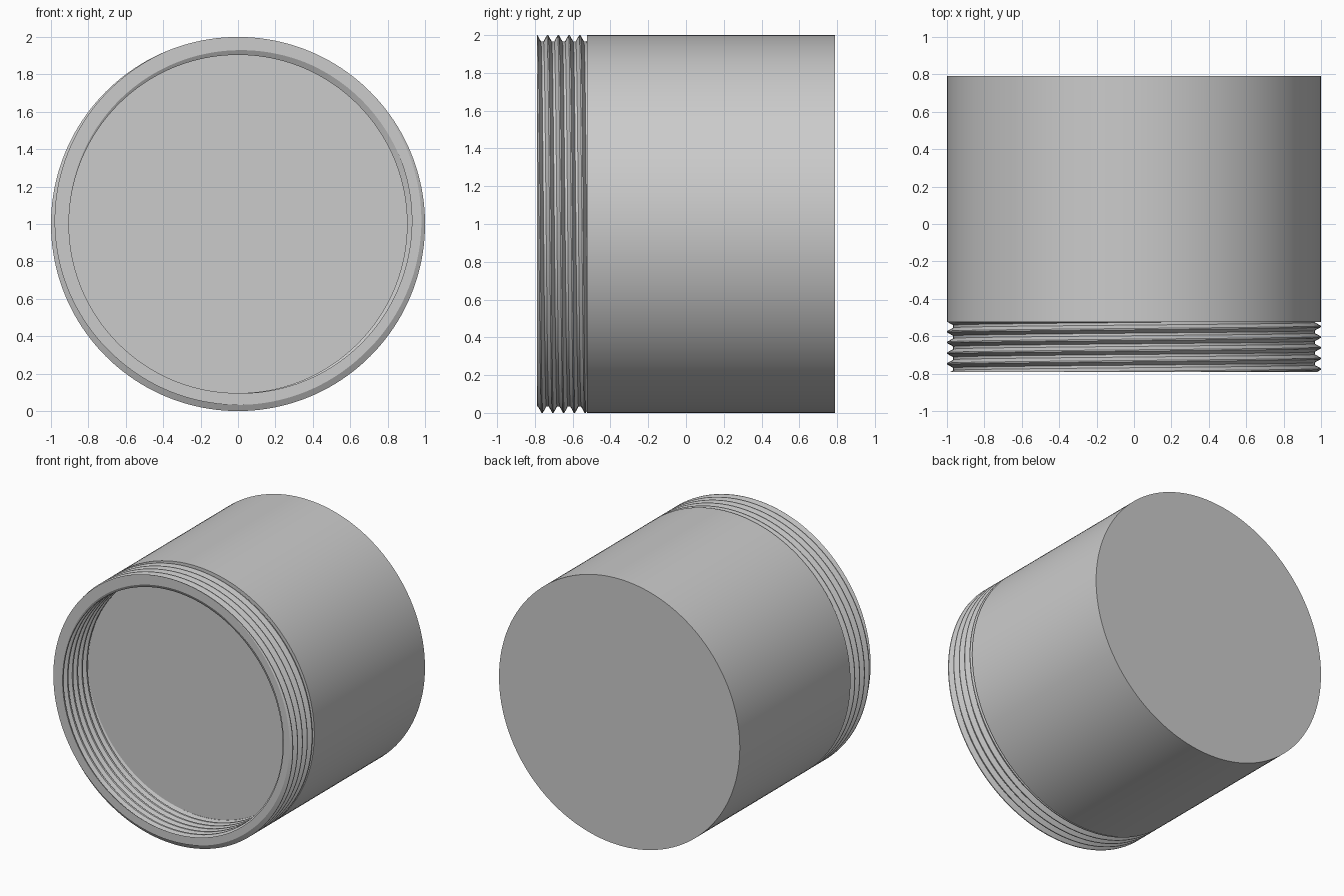
import bpy, bmesh
from math import sin, cos, pi, radians

cube = bpy.data.objects.get("Cube")
if cube:
    bpy.data.objects.remove(cube)

FRONT, SHOULDER, FLOOR, BACK = -0.79, -0.523, -0.46, 0.79
PITCH = 0.057
STEPS = 160

grey = bpy.data.materials.new("plain_grey")
grey.use_nodes = True
grey.diffuse_color = (0.6, 0.6, 0.6, 1)
grey.node_tree.nodes["Principled BSDF"].inputs["Base Color"].default_value = (0.6, 0.6, 0.6, 1)


def sweep(name, column):
    """Turn a (radius, y) column around the y axis; the column may change with the turn."""
    bm = bmesh.new()
    previous = None
    for i in range(STEPS + 1):
        turn = i / STEPS
        a = 2 * pi * turn
        verts = [bm.verts.new((r * sin(a), y, 1 + r * cos(a))) for r, y in column(turn)]
        if previous:
            for k in range(len(verts) - 1):
                bm.faces.new((previous[k], verts[k], verts[k + 1], previous[k + 1]))
        previous = verts
    bmesh.ops.remove_doubles(bm, verts=bm.verts, dist=1e-5)
    mesh = bpy.data.meshes.new(name)
    bm.to_mesh(mesh)
    bm.free()
    mesh.materials.append(grey)
    obj = bpy.data.objects.new(name, mesh)
    bpy.context.collection.objects.link(obj)
    bpy.ops.object.select_all(action='DESELECT')
    obj.select_set(True)
    bpy.context.view_layer.objects.active = obj
    bpy.ops.object.shade_smooth_by_angle(angle=radians(18))


def thread(turn, high, low, phase, end):
    """Trapezoid thread section from the rim to its end, crest shifted by the turn."""
    shift = turn + phase

    def radius(y):
        u = ((y - FRONT) / PITCH - shift) % 1
        d = min(u, 1 - u)
        t = min(max((d - 0.06) / 0.32, 0), 1)
        return high + (low - high) * t

    points = []
    for k in range(-3, 9):
        for corner in (-0.06, 0.06, 0.38, 0.62):
            y = min(max(FRONT + PITCH * (k + shift + corner), FRONT), end)
            points.append((radius(y), y))
    return points


def outer_thread(turn):
    return thread(turn, 1.0, 0.967, 0, SHOULDER)[::-1]


def inner_thread(turn):
    return thread(turn, 0.936, 0.904, -0.125, FLOOR)


# Plain barrel with a closed back and a shoulder step down to the thread
sweep("barrel", lambda turn: [(0, BACK), (1.0, BACK), (1.0, SHOULDER), outer_thread(turn)[0]])

# Threads outside and inside the collar, joined by a flat rim
sweep("outer_thread", outer_thread)
sweep("rim", lambda turn: [outer_thread(turn)[-1], inner_thread(turn)[0]])
sweep("inner_thread", inner_thread)

# Flat floor of the recess
sweep("recess_floor", lambda turn: [inner_thread(turn)[-1], (0, FLOOR)])
